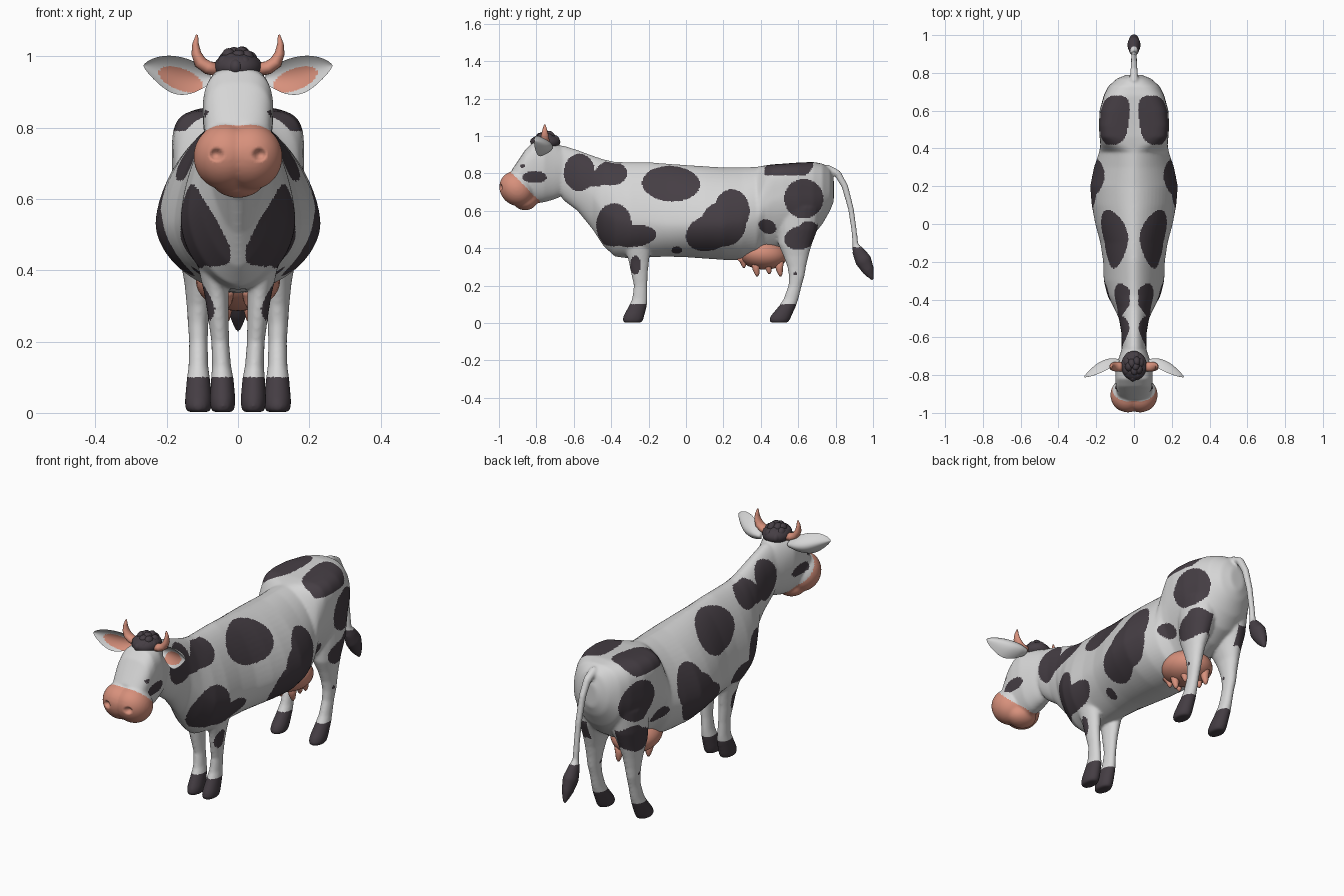
import bpy, bmesh, math, random
from mathutils import Vector, Matrix

random.seed(4)

def material(name, col):
    m = bpy.data.materials.new(name)
    m.diffuse_color = (*col, 1)
    return m

WHITE = material("white hide", (0.67, 0.67, 0.67))
DARK = material("dark patches", (0.06, 0.048, 0.058))
PINK = material("pink skin", (0.68, 0.28, 0.20))

def loft(bm, rings):
    vr = [[bm.verts.new(p) for p in r] for r in rings]
    n = len(vr[0])
    for a, b in zip(vr, vr[1:]):
        for i in range(n):
            bm.faces.new((a[i], a[(i + 1) % n], b[(i + 1) % n], b[i]))
    bm.faces.new(vr[0][::-1])
    bm.faces.new(vr[-1])

def tube(bm, pts, radii, side, axis=None, n=20):
    """Sweep an ellipse along a path; radii are (along side, across)."""
    pts = [Vector(p) for p in pts]
    rings = []
    for i, (p, r) in enumerate(zip(pts, radii)):
        t = Vector(axis) if axis else (pts[min(i + 1, len(pts) - 1)] - pts[max(i - 1, 0)]).normalized()
        s = Vector(side)
        u = t.cross(s).normalized()
        rings.append([p + s * r[0] * math.cos(a) + u * r[1] * math.sin(a)
                      for a in (2 * math.pi * k / n for k in range(n))])
    loft(bm, rings)

def ball(bm, c, r, tilt=0.0):
    m = Matrix.Translation(c) @ Matrix.Rotation(tilt, 4, 'X') @ Matrix.Diagonal((*r, 1))
    bmesh.ops.create_uvsphere(bm, u_segments=32, v_segments=20, radius=1, matrix=m)

def section(y, top, bot, w, zw, nt=2.0, nb=2.0, n=64):
    """Egg shaped cross-section with separate top and bottom roundness."""
    ring = []
    for k in range(n):
        a = 2 * math.pi * k / n
        c, s = math.cos(a), math.sin(a)
        e = 2 / (nt if s > 0 else nb)
        h = top - zw if s > 0 else zw - bot
        ring.append((math.copysign(w * abs(c) ** e, c), y, zw + math.copysign(h * abs(s) ** e, s)))
    return ring

def finish(bm, name, mats):
    bmesh.ops.recalc_face_normals(bm, faces=bm.faces)
    me = bpy.data.meshes.new(name)
    bm.to_mesh(me)
    bm.free()
    for m in mats:
        me.materials.append(m)
    ob = bpy.data.objects.new(name, me)
    bpy.context.collection.objects.link(ob)
    me.shade_smooth()
    return ob

# ---- Hide: torso, head, legs and tail fused into one skin ----
bm = bmesh.new()
torso = [
    (-.66, .95, .66, .065, .80), (-.58, .925, .60, .066, .76), (-.50, .895, .50, .08, .69, 2, 1.6),
    (-.44, .875, .41, .108, .60, 1.8, 1.6), (-.38, .862, .355, .14, .56, 1.7, 1.7),
    (-.30, .86, .345, .16, .54, 1.65, 1.8),
    (-.20, .86, .352, .163, .54, 1.65, 1.8), (-.10, .852, .355, .178, .53, 1.65, 1.8),
    (0, .845, .352, .205, .53, 1.65, 1.8), (.10, .838, .345, .224, .53, 1.65, 1.8),
    (.20, .832, .338, .232, .53, 1.65, 1.8), (.30, .832, .335, .212, .54, 1.65, 1.8),
    (.38, .835, .34, .185, .56, 1.8, 1.8), (.42, .842, .36, .178, .63, 3, 1.6),
    (.46, .848, .37, .182, .66, 5, 1.6), (.52, .852, .39, .186, .68, 5, 1.7),
    (.60, .858, .42, .182, .68, 4.2), (.68, .861, .47, .16, .68, 3.2),
    (.73, .852, .53, .135, .69, 2.6), (.77, .825, .60, .09, .70), (.79, .77, .65, .04, .71)]
loft(bm, [section(*s) for s in torso])
head = [
    (-.62, .92, .70, .05, .81), (-.70, .967, .662, .078, .83), (-.76, .976, .645, .097, .84, 2.6),
    (-.82, .964, .638, .099, .84, 2.8), (-.86, .925, .64, .096, .82, 2.8), (-.90, .865, .65, .09, .77, 2.6),
    (-.93, .82, .67, .08, .74, 2.4)]
loft(bm, [section(*s) for s in head])
for s in (-1, 1):                                                    # broad muzzle
    ball(bm, (s * .035, -.905, .718), (.09, .088, .098), math.radians(45))
ball(bm, (0, -.86, .655), (.075, .065, .052))                        # lower lip
rear = [(.098, .60, .62, .078, .12), (.095, .595, .50, .077, .108), (.102, .583, .42, .058, .09),
        (.108, .588, .36, .042, .068), (.11, .592, .30, .034, .05), (.112, .592, .25, .029, .042),
        (.111, .583, .20, .026, .036), (.111, .562, .13, .028, .04), (.111, .545, .095, .033, .045),
        (.111, .51, .04, .038, .056), (.111, .5, .018, .038, .056), (.111, .497, .002, .032, .048)]
front = [(.075, -.27, .50, .06, .09), (.068, -.258, .40, .042, .07), (.06, -.252, .33, .034, .055),
         (.056, -.25, .28, .030, .047), (.05, -.243, .20, .025, .036), (.046, -.247, .13, .027, .041),
         (.044, -.256, .095, .032, .048), (.043, -.278, .04, .036, .056), (.043, -.284, .018, .035, .056),
         (.043, -.285, .002, .03, .048)]
for s in (-1, 1):
    for leg in (rear, front):
        tube(bm, [(s * x, y, z) for x, y, z, _, _ in leg], [l[3:] for l in leg], (1, 0, 0), (0, 0, 1))
tail = [(.70, .815, .024), (.76, .825, .022), (.81, .80, .02), (.85, .73, .018), (.882, .61, .016),
        (.898, .50, .015), (.906, .42, .016), (.92, .385, .033), (.948, .335, .045),
        (.975, .28, .033), (1.0, .228, .007)]
tube(bm, [(0, y, z) for y, z, _ in tail], [(r * (.8 if r > .03 else 1), r) for _, _, r in tail], (1, 0, 0))
hide = finish(bm, "hide", [WHITE, DARK, PINK])

bpy.context.view_layer.objects.active = hide
hide.select_set(True)
mod = hide.modifiers.new("fuse", 'REMESH')
mod.mode, mod.voxel_size, mod.use_smooth_shade = 'VOXEL', 0.0065, True
bpy.ops.object.modifier_apply(modifier="fuse")
mod = hide.modifiers.new("soften", 'SMOOTH')
mod.factor, mod.iterations = 0.5, 10
bpy.ops.object.modifier_apply(modifier="soften")

# Nostril dents
me = hide.data
for v in me.vertices:
    if v.co.y < -.92:
        d = math.hypot((abs(v.co.x) - .06) / .02, (v.co.z - .724) / .018)
        if d < 1:
            v.co.y += .02 * (1 - d * d)

# Patches, as ellipses seen from the side: y, z, radius y, radius z, tilt
SPOTS = [(-.57, .805, .083, .10, 0), (-.40, .80, .085, .065, 0), (-.49, .768, .08, .037, 0),
         (-.08, .745, .155, .095, -.05), (-.385, .525, .095, .115, 0), (-.28, .465, .122, .058, .1),
         (-.40, .47, .07, .058, 0),
         (.245, .60, .095, .115, 0), (.13, .485, .135, .095, .35), (.20, .53, .12, .12, 0),
         (.63, .665, .105, .105, 0), (.61, .455, .085, .062, .2), (.655, .495, .055, .05, 0),
         (.435, .515, .05, .036, -.5), (-.05, .39, .028, .02, 0), (-.27, .31, .028, .05, 0),
         (.585, .265, .01, .01, 0), (-.81, .78, .064, .032, 0), (-.874, .84, .013, .011, 0)]
SPOTS = [(y, z, a, b, math.cos(t), math.sin(t)) for y, z, a, b, t in SPOTS]

def hide_colour(c):
    x, y, z = abs(c.x), c.y, c.z
    if z < .10 or (y > .88 and z < .405):          # hooves and tail tuft
        return 1
    if y < -.78 and y + z < -.13:                  # muzzle
        return 2
    # rump top, narrowing towards the tail
    if z > .79 and (abs(x - .12 + .12 * (y - .42)) / .078) ** 3 + (abs(y - .55) / .13) ** 3 < 1:
        return 1
    inner = .08 if y > .4 and z < .56 else .05 if z < .37 else .022
    if x > inner and y < .8:
        for sy, sz, a, b, ct, st in SPOTS:
            dy, dz = y - sy, z - sz
            if ((dy * ct + dz * st) / a) ** 2 + ((dz * ct - dy * st) / b) ** 2 < 1:
                return 1
    return 0

for p in me.polygons:
    p.material_index = hide_colour(p.center)
    p.use_smooth = True

# ---- Udder with teats ----
bm = bmesh.new()
ball(bm, (0, .405, .37), (.118, .137, .083), -.12)
for s in (-1, 1):
    for x, y, z in ((.03, .31, .295), (.05, .38, .25), (.045, .445, .262), (.035, .505, .25)):
        tube(bm, [(s * x, y - .01, .35), (s * x, y - .005, z + .035), (s * x, y, z + .012), (s * x, y, z)],
             [(.03, .03), (.018, .018), (.012, .012), (.005, .005)], (1, 0, 0), n=12)
finish(bm, "udder", [PINK])

# ---- Hair tuft between the horns ----
bm = bmesh.new()
ball(bm, (0, -.75, .968), (.068, .078, .045))
for i in range(16):
    a = i * 2.4
    r = math.sqrt((i + .5) / 16)
    ball(bm, (.05 * r * math.cos(a), -.75 + .058 * r * math.sin(a), 1.006 - .04 * r * r),
         (.021, .027, .017 + .014 * random.random()), random.uniform(-.6, .6))
finish(bm, "hair_tuft", [DARK])

# ---- Horns and ears ----
EAR = [(.075, .938, .018), (.10, .94, .030), (.12, .941, .044), (.15, .943, .053), (.18, .947, .055),
       (.21, .956, .046), (.24, .966, .028), (.257, .971, .013), (.265, .973, .002)]
for s, label in ((-1, "left"), (1, "right")):
    bm = bmesh.new()
    horn = [(.055, .962, .019), (.085, .968, .019), (.106, .983, .018), (.117, 1.008, .014),
            (.119, 1.035, .009), (.115, 1.06, .003)]
    tube(bm, [(s * x, -.755, z) for x, z, _ in horn], [(r * 1.35, r) for _, _, r in horn], (0, 1, 0), n=16)
    finish(bm, "horn_" + label, [PINK])

    bm = bmesh.new()
    rings = []
    for x, z, w in EAR:
        yc = -.725 - .085 * ((x - .075) / .19) ** 1.6 - .1 * w
        ring = []
        for k in range(28):
            a = 2 * math.pi * k / 28
            v = math.cos(a)
            cup = w * (1.15 if math.sin(a) > 0 else .55) * (1 - v * v)
            ring.append((s * x, yc + cup - .5 * w, z + w * v))
        rings.append(ring)
    loft(bm, rings)
    ear = finish(bm, "ear_" + label, [WHITE, PINK])
    mod = ear.modifiers.new("smooth", 'SUBSURF')
    mod.levels = mod.render_levels = 2
    bpy.context.view_layer.objects.active = ear
    bpy.ops.object.modifier_apply(modifier="smooth")
    for p in ear.data.polygons:                     # pink inner ear
        dx, dz = abs(p.center.x) - .16, p.center.z - .935
        u, w = dx * .93 + dz * .36, dz * .93 - dx * .36
        inside = (u / .066) ** 2 + (w / .03) ** 2 < 1
        p.material_index = 1 if inside and p.normal.y < -.1 else 0
        p.use_smooth = True
